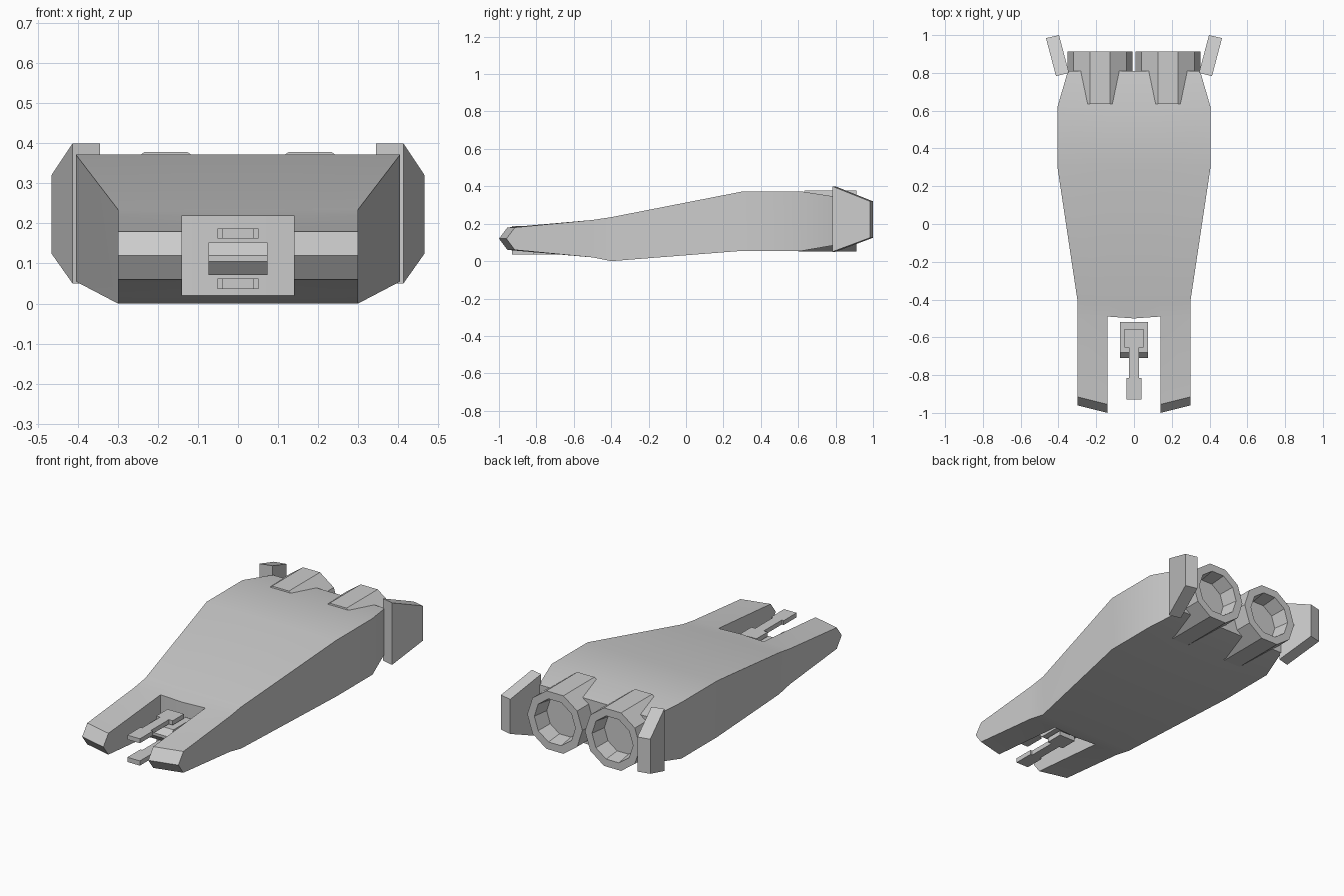
import bpy, bmesh
from math import sin, cos, pi, radians
from mathutils import Vector

if "Cube" in bpy.data.objects:
    bpy.data.objects.remove(bpy.data.objects["Cube"])


def finish(name, bm, smooth=False, mirror=True):
    bmesh.ops.remove_doubles(bm, verts=bm.verts, dist=1e-4)
    bmesh.ops.dissolve_degenerate(bm, edges=bm.edges, dist=1e-5)
    bmesh.ops.recalc_face_normals(bm, faces=bm.faces)
    me = bpy.data.meshes.new(name)
    bm.to_mesh(me)
    bm.free()
    ob = bpy.data.objects.new(name, me)
    bpy.context.collection.objects.link(ob)
    if mirror:
        mod = ob.modifiers.new("mirror", 'MIRROR')
        mod.use_clip = True
    if smooth:
        bpy.ops.object.select_all(action='DESELECT')
        ob.select_set(True)
        bpy.context.view_layer.objects.active = ob
        bpy.ops.object.shade_smooth_by_angle(angle=radians(30))
    return ob


def loft(bm, rings, cap_start=True, cap_end=True):
    vs = [[bm.verts.new(p) for p in r] for r in rings]
    n = len(vs[0])
    for a, b in zip(vs, vs[1:]):
        for i in range(n):
            j = (i + 1) % n
            bm.faces.new((a[i], a[j], b[j], b[i]))
    if cap_start:
        bm.faces.new(vs[0])
    if cap_end:
        bm.faces.new(vs[-1])


# Hull: right half, stations of (y, half width, bottom z, top z), notch between prongs
stations = [(-0.96, 0.30, 0.12, 0.12), (-0.915, 0.30, 0.06, 0.18),
            (-0.50, 0.30, 0.02, 0.22), (-0.40, 0.30, 0.0, 0.235),
            (0.30, 0.405, 0.055, 0.372), (0.62, 0.405, 0.055, 0.372),
            (0.81, 0.35, 0.088, 0.343)]
notch_row, notch_x = 2, 0.14


def hull_row(k):
    y, w, lo, hi = stations[k]
    inner_y = y - 0.04 if k < notch_row else y + 0.01 if k == notch_row else y
    cols = [(0, y), (notch_x, inner_y), (w, y)]
    return [((x, yy, lo), (x, yy, hi)) for x, yy in cols]


bm = bmesh.new()
rows = [[tuple(bm.verts.new(p) for p in pair) for pair in hull_row(k)]
        for k in range(len(stations))]


def wall(a, b):
    bm.faces.new((a[0], b[0], b[1], a[1]))


for k, (r, s) in enumerate(zip(rows, rows[1:])):
    for c in (0, 1):
        if c == 0 and k < notch_row:
            continue
        for side in (0, 1):
            bm.faces.new((r[c][side], r[c + 1][side], s[c + 1][side], s[c][side]))
    wall(r[2], s[2])
    if k < notch_row:
        wall(r[1], s[1])
wall(rows[notch_row][0], rows[notch_row][1])
for c in (0, 1):
    wall(rows[-1][c], rows[-1][c + 1])
bmesh.ops.delete(bm, geom=[v for v in bm.verts if not v.link_faces], context='VERTS')
finish("hull", bm, smooth=True)

# Engine nozzles: ten-sided prisms with recessed exhaust
cx, cz = 0.18, 0.215


def decagon(r, y, tilt=0.0):
    return [(cx + r * cos(i * pi / 5), y + tilt * sin(i * pi / 5),
             cz + r * sin(i * pi / 5)) for i in range(10)]


bm = bmesh.new()
loft(bm, [decagon(0.172, 0.618, 0.018), decagon(0.172, 0.912),
          decagon(0.128, 0.912), decagon(0.115, 0.82)])
finish("engine_nozzles", bm)

# Tail fins: tapered slabs splayed outwards
bm = bmesh.new()
front = [(0.413, 0.783), (0.344, 0.80)]
back = [(0.466, 0.984), (0.397, 1.0)]


def fin_ring(pts, lo, hi):
    (a, b), (c, d) = pts
    return [(a, b, lo), (c, d, lo), (c, d, hi), (a, b, hi)]


loft(bm, [fin_ring(front, 0.05, 0.40), fin_ring(back, 0.125, 0.32)])
finish("tail_fins", bm)


# Nose guns: chamfered mount with an upper and a lower gun
def slab_ring(w, y, lo, hi):
    return [(-w, y, lo), (w, y, lo), (w, y, hi), (-w, y, hi)]


bm = bmesh.new()
loft(bm, [slab_ring(0.074, -0.52, 0.071, 0.152), slab_ring(0.074, -0.68, 0.071, 0.152),
          slab_ring(0.074, -0.71, 0.105, 0.12)])
finish("gun_mount", bm, mirror=False)

for name, lo, hi in (("upper_gun", 0.1625, 0.1875), ("lower_gun", 0.036, 0.0625)):
    bm = bmesh.new()
    outline = [(0.051, -0.555), (0.051, -0.655), (0.027, -0.655), (0.027, -0.815),
               (0.039, -0.815), (0.039, -0.93)]
    ring = outline + [(-x, y) for x, y in reversed(outline)]
    loft(bm, [[(x, y, z) for x, y in ring] for z in (lo, hi)])
    finish(name, bm, mirror=False)
